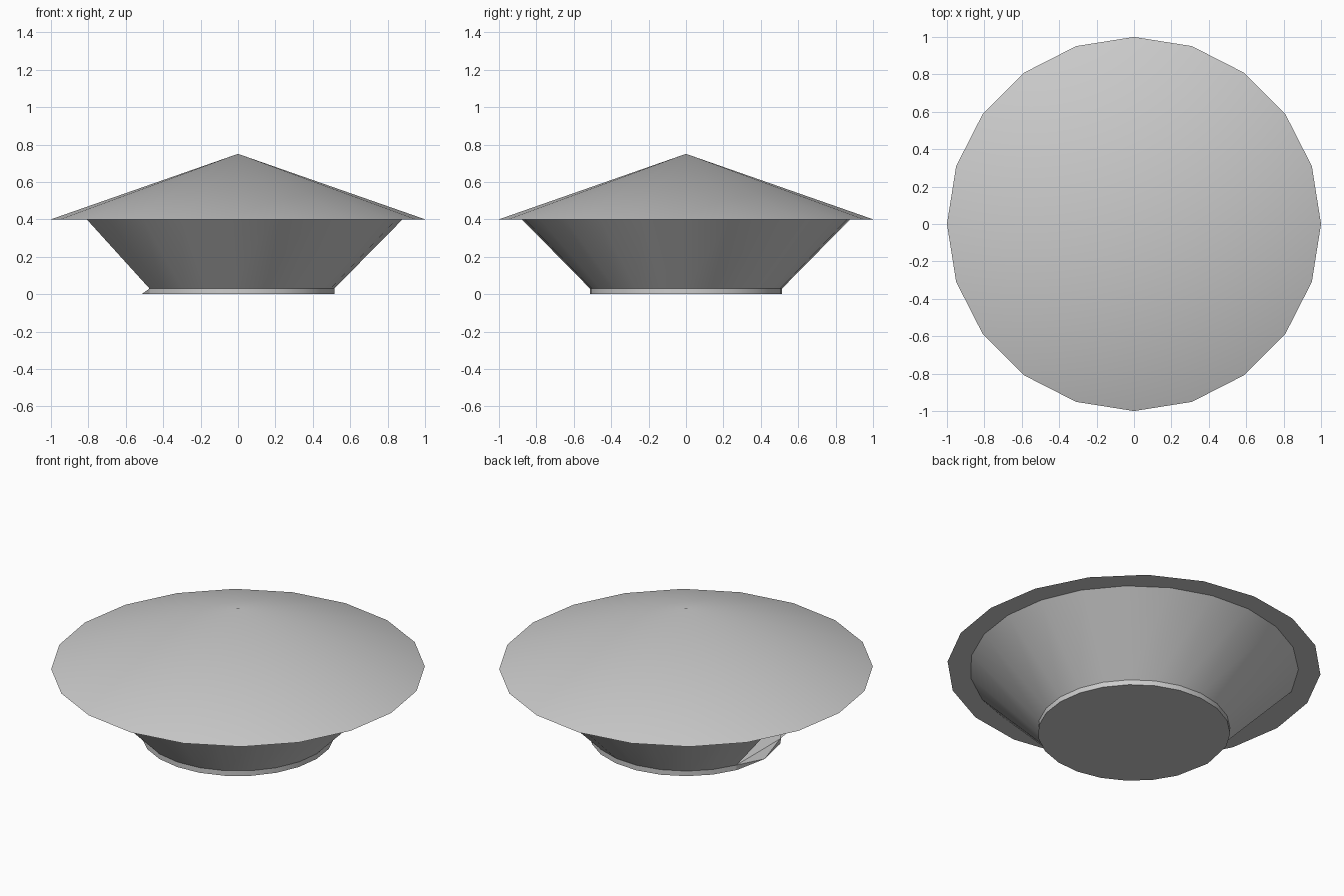
import bpy
from math import cos, sin, pi, radians

if "Cube" in bpy.data.objects:
    bpy.data.objects.remove(bpy.data.objects["Cube"])

SIDES = 20


def loop(radius, z, start, end, count):
    """Points on a horizontal arc from start to end angle."""
    return [(radius * cos(start + (end - start) * i / count),
             radius * sin(start + (end - start) * i / count), z)
            for i in range(count)]


def add_object(name, verts, faces):
    mesh = bpy.data.meshes.new(name)
    mesh.from_pydata(verts, [], faces)
    mesh.update()
    obj = bpy.data.objects.new(name, mesh)
    bpy.context.collection.objects.link(obj)
    bpy.ops.object.select_all(action='DESELECT')
    bpy.context.view_layer.objects.active = obj
    obj.select_set(True)
    bpy.ops.object.shade_smooth_by_angle(angle=radians(30))
    return obj


# Shallow conical roof with a flat eave underneath
verts = loop(1.0, 0.40, 0, 2 * pi, SIDES) + loop(0.85, 0.40, 0, 2 * pi, SIDES)
apex = len(verts)
verts.append((0, 0, 0.75))
faces = []
for i in range(SIDES):
    j = (i + 1) % SIDES
    faces.append((i, j, apex))
    faces.append((j, i, SIDES + i, SIDES + j))
add_object("roof", verts, faces)

# Flared wall on a low upright skirting, open on the -x side
GAP = radians(23.2)
A, B = -pi + GAP, pi - GAP
STEP = (B - A) / SIDES
N = SIDES + 1
verts = []
for radius, z in ((0.515, 0.0), (0.515, 0.03), (0.88, 0.40)):
    verts += loop(radius, z, A, B + STEP, N)
faces = []
for row in range(2):
    for i in range(SIDES):
        a = row * N + i
        faces.append((a, a + 1, a + 1 + N, a + N))
add_object("wall", verts, faces)

# Base plate reaching out to a point at the opening, with a sloped doorstep
verts = loop(0.515, 0.0, A, B + STEP, N) + [(-0.515, 0, 0)]
tip = N
faces = [tuple(reversed(range(N + 1)))]
verts += [(-0.473, 0.203, 0.03), (-0.473, -0.203, 0.03)]
faces += [(tip, tip + 2, tip + 1), (N - 1, tip, tip + 1), (tip, 0, tip + 2)]
add_object("base_plate", verts, faces)

# Floor inside the opening
add_object("floor", loop(0.515, 0.03, A, B + STEP, N), [tuple(range(N))])
